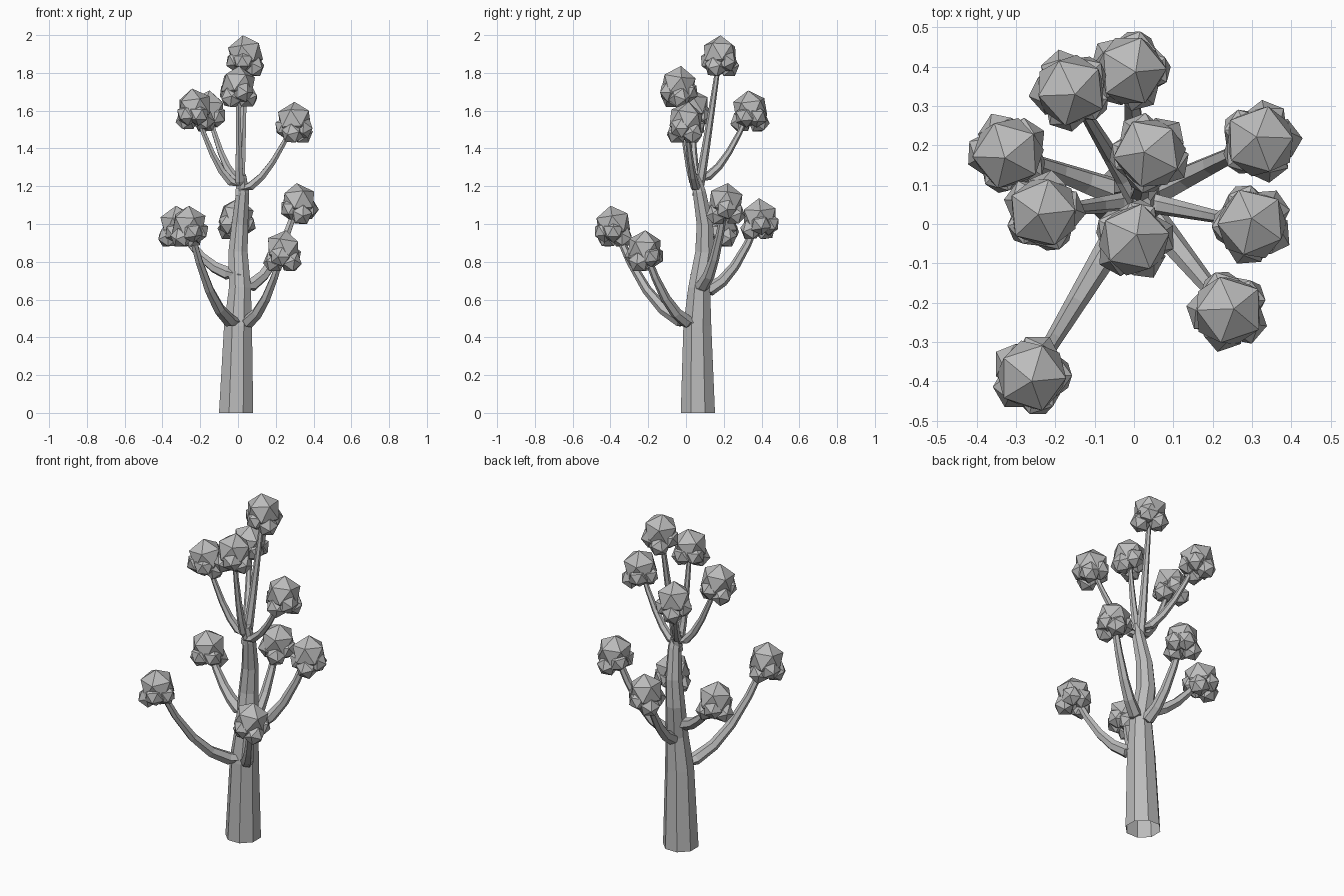
import bpy, bmesh, math
from mathutils import Vector, Matrix

UP = Vector((0, 0, 1))

cube = bpy.data.objects.get("Cube")
if cube:
    bpy.data.objects.remove(cube)

grey = bpy.data.materials.new("plain grey")
grey.use_nodes = True
grey.diffuse_color = (0.5, 0.5, 0.5, 1)
grey.node_tree.nodes["Principled BSDF"].inputs["Base Color"].default_value = grey.diffuse_color


def finish(bm, name):
    """Turn the finished bmesh into a flat-shaded grey object."""
    bmesh.ops.recalc_face_normals(bm, faces=bm.faces)
    mesh = bpy.data.meshes.new(name)
    bm.to_mesh(mesh)
    bm.free()
    mesh.materials.append(grey)
    bpy.context.collection.objects.link(bpy.data.objects.new(name, mesh))


def limb(name, points, radii, sides):
    """Tapered, faceted tube through the points, open at the foot."""
    bm = bmesh.new()
    rings = []
    for i, (point, radius) in enumerate(zip(points, radii)):
        ahead = points[min(i + 1, len(points) - 1)]
        direction = ahead - points[i - 1] if i else UP
        turn = UP.rotation_difference(direction)
        angles = [math.tau * (k + 0.5) / sides for k in range(sides)]
        rings.append([
            bm.verts.new(point + turn @ Vector((radius * math.cos(a), radius * math.sin(a), 0)))
            for a in angles
        ])
    for lower, upper in zip(rings, rings[1:]):
        for k in range(sides):
            n = (k + 1) % sides
            bm.faces.new((lower[k], lower[n], upper[n], upper[k]))
    bm.faces.new(rings[-1])
    finish(bm, name)


def leaf_cluster(name, centre, spin):
    """Large faceted ball with a ring of small ones tucked underneath."""
    bm = bmesh.new()
    base = Matrix.Translation(centre) @ Matrix.Rotation(spin, 4, 'Z')
    tilt = Matrix.Rotation(0.15, 4, 'X')
    bmesh.ops.create_icosphere(bm, subdivisions=1, radius=0.098, matrix=base @ tilt)
    for k in range(5):
        angle = math.tau * k / 5
        drop = -0.04 - 0.03 * (k % 2)
        spot = Matrix.Translation((0.049 * math.cos(angle), 0.049 * math.sin(angle), drop))
        roll = Matrix.Rotation(angle, 4, 'Y')
        bmesh.ops.create_icosphere(bm, subdivisions=1, radius=0.06, matrix=base @ spot @ roll)
    finish(bm, name)


def branch(name, start_height, tip, thickness, sag):
    """Branch leaving the trunk axis sideways and curving upward to its leaf ball."""
    start = Vector((0.01, 0.06, start_height))
    path, radii = [], []
    for step in range(6):
        out = step / 5
        point = start.lerp(tip, out)
        point.z = start.z + (tip.z - start.z) * out ** sag
        path.append(point)
        radii.append(thickness * (1 - 0.6 * out))
    limb(name, path, radii, 6)


# Trunk: gently swaying axis that narrows upward
trunk_points = [Vector(p) for p in (
    (-0.01, 0.063, 0), (0, 0.06, 0.46), (0.01, 0.07, 0.66), (0, 0.1, 0.85),
    (0.01, 0.1, 1), (0.025, 0.07, 1.17), (0.02, 0.05, 1.26))]
limb("trunk", trunk_points, [0.098, 0.08, 0.063, 0.055, 0.047, 0.037, 0.024], 8)

# Branches: where each leaves the trunk, and the centre of its leaf ball
branches = {
    "low_front_right": (0.47, (-0.26, -0.385, 1)),
    "low_front_left": (0.47, (0.24, -0.22, 0.87)),
    "middle_left": (0.66, (0.32, 0.21, 1.12)),
    "middle_right": (0.73, (-0.32, 0.18, 1)),
    "middle_back": (0.64, (-0.01, 0.39, 1.04)),
    "high_left": (1.18, (0.3, 0, 1.55)),
    "high_right": (1.2, (-0.23, 0.03, 1.62)),
    "high_back": (1.23, (-0.16, 0.34, 1.61)),
    "upper_front": (1.2, (0, -0.04, 1.74)),
    "top": (1.15, (0.04, 0.18, 1.902)),
}
for i, (place, (start_height, tip)) in enumerate(branches.items()):
    thickness = 0.041 if start_height < 1 else 0.028
    sag = 1.1 if place == "top" else 2.1 if start_height < 1 else 1.8
    branch(place + "_branch", start_height, Vector(tip), thickness, sag)
    leaf_cluster(place + "_leaf_cluster", Vector(tip), i * 1.9)
